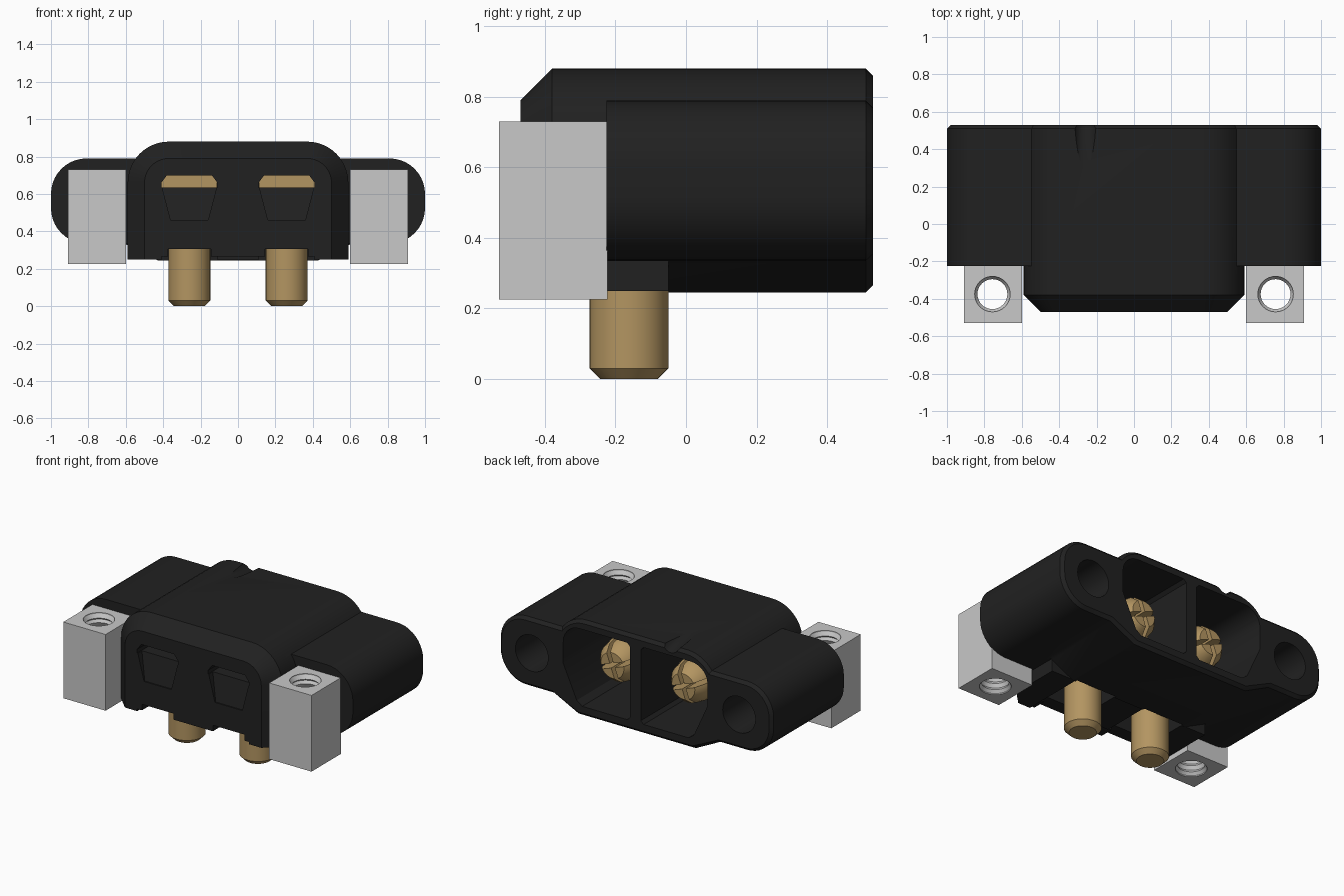
import bpy, bmesh, math
from mathutils import Vector, Matrix

if "Cube" in bpy.data.objects:
    bpy.data.objects.remove(bpy.data.objects["Cube"])


def material(name, rgb):
    m = bpy.data.materials.new(name)
    m.diffuse_color = (*rgb, 1)
    m.use_nodes = True
    m.node_tree.nodes["Principled BSDF"].inputs["Base Color"].default_value = m.diffuse_color
    return m


BLACK = material("black plastic", (0.015, 0.015, 0.015))
GOLD = material("gold metal", (0.45, 0.30, 0.12))
SILVER = material("silver metal", (0.58, 0.58, 0.58))


def finish(name, bm, mat):
    bmesh.ops.recalc_face_normals(bm, faces=bm.faces[:])
    me = bpy.data.meshes.new(name)
    bm.to_mesh(me)
    bm.free()
    me.materials.append(mat)
    ob = bpy.data.objects.new(name, me)
    bpy.context.collection.objects.link(ob)
    return ob


def loft(name, rings, mat=BLACK):
    """Skin a list of (y, [(x, z), ...]) rings and cap both ends."""
    bm = bmesh.new()
    loops = [[bm.verts.new((x, y, z)) for x, z in pts] for y, pts in rings]
    n = len(loops[0])
    for a, b in zip(loops, loops[1:]):
        for i in range(n):
            j = (i + 1) % n
            bm.faces.new((a[i], a[j], b[j], b[i]))
    bm.faces.new(loops[0])
    bm.faces.new(loops[-1])
    return finish(name, bm, mat)


def box(name, x0, x1, y0, y1, z0, z1, mat=BLACK):
    pts = [(x0, z0), (x1, z0), (x1, z1), (x0, z1)]
    return loft(name, [(y0, pts), (y1, pts)], mat)


def lathe(name, profile, mat, loc, along_y=False, n=32):
    """Revolve (radius, height) points into a closed solid."""
    bm = bmesh.new()
    loops = [[bm.verts.new((r * math.cos(2 * math.pi * i / n), r * math.sin(2 * math.pi * i / n), h))
              for i in range(n)] for r, h in profile]
    for a, b in zip(loops, loops[1:]):
        for i in range(n):
            j = (i + 1) % n
            bm.faces.new((a[i], a[j], b[j], b[i]))
    bm.faces.new(loops[0])
    bm.faces.new(loops[-1])
    rot = Matrix.Rotation(-math.pi / 2, 4, 'X') if along_y else Matrix()
    bm.transform(Matrix.Translation(Vector(loc)) @ rot)
    return finish(name, bm, mat)


def boolean(target, tool, op='DIFFERENCE'):
    mod = target.modifiers.new("bool", 'BOOLEAN')
    mod.operation, mod.object, mod.solver = op, tool, 'EXACT'
    bpy.context.view_layer.objects.active = target
    bpy.ops.object.modifier_apply(modifier=mod.name)
    bpy.data.objects.remove(tool)


def arc(cx, cz, r, a0, a1, n=10):
    return [(cx + r * math.cos(math.radians(a0 + (a1 - a0) * i / n)),
             cz + r * math.sin(math.radians(a0 + (a1 - a0) * i / n))) for i in range(n + 1)]


def mirrored(half):
    return half + [(-x, z) for x, z in reversed(half)]


def front_profile(d):
    return mirrored([(0.59 - d, 0.25)] + arc(0.37, 0.66, 0.22 - d, 0, 90))


def rear_profile(d):
    return mirrored([(0.43 - d / 2, 0.245 + d), (0.61, 0.335 + d)] + arc(0.37, 0.66, 0.22 - d, 0, 90))


def wing_profile(d):
    r = 0.19
    return mirrored(arc(1 - r, 0.335 + r, r - d, -90, 0) + arc(1 - r, 0.79 - r, r - d, 0, 90))


# Housing: rear hump, side wings and front block in one solid
housing = loft("housing", [(-0.05, rear_profile(0)), (0.51, rear_profile(0)), (0.53, rear_profile(0.02))])
wings = loft("wings", [(-0.225, wing_profile(0)), (0.51, wing_profile(0)), (0.53, wing_profile(0.02))])
boolean(housing, wings, 'UNION')
front = loft("front", [(-0.47, front_profile(0.09)), (-0.38, front_profile(0)), (-0.05, front_profile(0))])
boolean(housing, front, 'UNION')

for s in (-1, 1):
    c = 0.26 * s
    # Rear socket with sloped outer corners
    half = [(0.04, 0.33), (0.06, 0.31), (0.39, 0.31), (0.43, 0.34), (0.53, 0.56),
            (0.53, 0.69)] + arc(0.41, 0.70, 0.12, 15, 90, 6) + [(0.06, 0.82), (0.04, 0.80)]
    pts = [(x * s, z) for x, z in half]
    boolean(housing, loft("cut", [(0.0, pts), (0.6, pts)]))
    # Screw hole through the wing
    boolean(housing, lathe("cut", [(0.12, -0.4), (0.12, 0.6)], BLACK, (0.76 * s, 0, 0.563), True))
    # Front window with a sloped lower panel
    pts = [(c - 0.15, 0.635), (c + 0.15, 0.635), (c + 0.15, 0.66), (c + 0.12, 0.70),
           (c - 0.12, 0.70), (c - 0.15, 0.66)]
    boolean(housing, loft("cut", [(-0.6, pts), (-0.26, pts)]))
    outer = [(c - 0.10, 0.46), (c + 0.10, 0.46), (c + 0.148, 0.645), (c - 0.148, 0.645)]
    wedge = loft("cut", [(-0.55, outer), (-0.462, outer)])
    for v in wedge.data.vertices:
        if v.co.y > -0.5 and v.co.z > 0.6:
            v.co.y = -0.425
    boolean(housing, wedge)
    # Underside opening around the pin, and the notch in front of it
    boolean(housing, box("cut", c - 0.15, c + 0.15, -0.38, -0.035, 0.1, 0.42))
    boolean(housing, box("cut", c - 0.115, c + 0.115, -0.6, -0.36, 0.1, 0.305))
boolean(housing, box("cut", -0.41, 0.41, -0.6, -0.37, 0.1, 0.265))

# Shallow pointed groove on the top rear edge
groove = lathe("cut", [(0.06, -0.5), (0.06, 0.5)], BLACK, (0, 0, 0))
groove.data.transform(Matrix.Translation((-0.26, 0.53, 0.90)) @ Matrix.Rotation(math.radians(-100), 4, 'X'))
boolean(housing, groove)

for s, side in ((-1, "left"), (1, "right")):
    c = 0.26 * s
    # Split contact pin with a bulging body and crossed slots
    contact = lathe(side + "_contact",
                    [(0.115, -0.05), (0.115, 0.06), (0.14, 0.16), (0.142, 0.26), (0.125, 0.35), (0.085, 0.40)],
                    GOLD, (c, 0, 0.565), True)
    for a in (20, 110):
        slot = box("cut", -0.2, 0.2, 0.09, 0.5, -0.014, 0.014, GOLD)
        slot.data.transform(Matrix.Translation((c, 0, 0.565)) @ Matrix.Rotation(math.radians(a), 4, 'Y'))
        boolean(contact, slot)
    # Elbow block behind the front window
    box(side + "_contact_elbow", c - 0.149, c + 0.149, -0.27, -0.06, 0.44, 0.71, GOLD)
    # Solder pin
    lathe(side + "_solder_pin", [(0.082, 0), (0.112, 0.03), (0.112, 0.5)], GOLD, (c, -0.162, 0))
    # Threaded mounting block
    block = box(side + "_mounting_block", 0.755 * s - 0.155, 0.755 * s + 0.155, -0.53, -0.222, 0.225, 0.73, SILVER)
    thread = [(0.095, 0.20), (0.095, 0.232)]
    for i in range(11):
        z = 0.25 + i * 0.042
        thread += [(0.08, z), (0.092, z + 0.018)]
    thread += [(0.08, 0.70), (0.095, 0.723), (0.095, 0.76)]
    boolean(block, lathe("cut", thread, SILVER, (0.757 * s, -0.375, 0)))

# Smooth curved parts, keep edges crisp
for ob in bpy.context.scene.objects:
    ob.data.shade_smooth()
    ob.data.set_sharp_from_angle(angle=math.radians(28))
